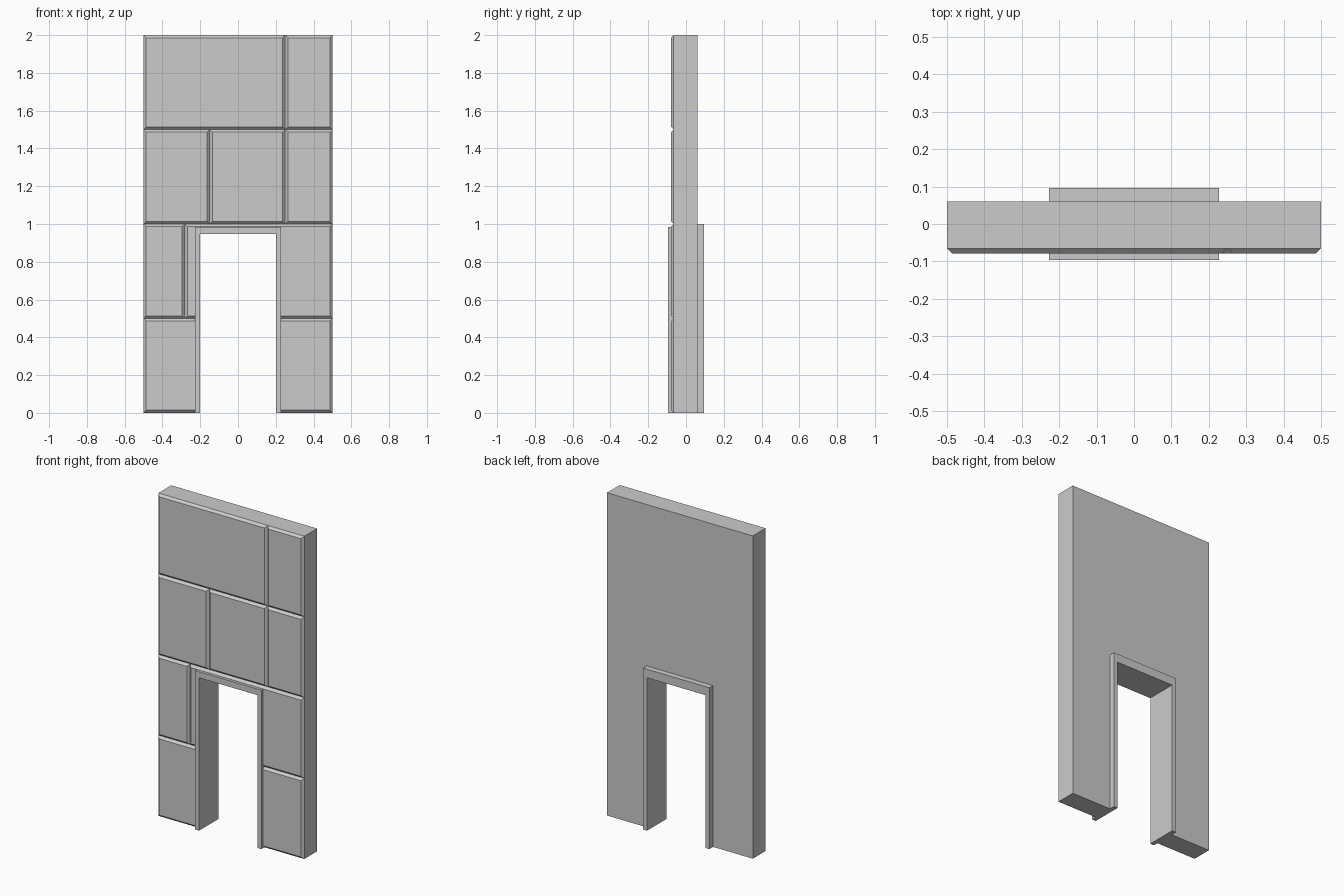
import bpy, bmesh

if "Cube" in bpy.data.objects:
    bpy.data.objects.remove(bpy.data.objects["Cube"])

OPEN_X, OPEN_Z = 0.2, 0.947      # doorway half width and height
WALL_F, WALL_B = -0.065, 0.06    # wall front and back
PANEL_F = -0.079                 # front of the stone blocks
BEVEL = 0.014


def make_object(name, bm):
    bmesh.ops.recalc_face_normals(bm, faces=bm.faces)
    mesh = bpy.data.meshes.new(name)
    bm.to_mesh(mesh)
    bm.free()
    obj = bpy.data.objects.new(name, mesh)
    bpy.context.collection.objects.link(obj)
    return obj


def prism(name, profile, y0, y1):
    """Extrude an (x, z) outline from y0 to y1."""
    bm = bmesh.new()
    face = bm.faces.new([bm.verts.new((x, y0, z)) for x, z in profile])
    ext = bmesh.ops.extrude_face_region(bm, geom=[face])
    for v in ext["geom"]:
        if isinstance(v, bmesh.types.BMVert):
            v.co.y = y1
    return make_object(name, bm)


def arch(name, half, top, y0, y1):
    """Square arch around the doorway."""
    right = [(OPEN_X, OPEN_Z), (OPEN_X, 0), (half, 0), (half, top)]
    left = [(-x, z) for x, z in reversed(right)]
    return prism(name, right + left, y0, y1)


def stone_block(name, x0, x1, z0, z1):
    """Shallow block with sloping edges."""
    bm = bmesh.new()
    rings = []
    for y, d in ((WALL_F, 0), (PANEL_F, BEVEL)):
        rings.append([bm.verts.new((x, y, z)) for x, z in (
            (x0 + d, z0 + d), (x1 - d, z0 + d), (x1 - d, z1 - d), (x0 + d, z1 - d))])
    back, front = rings
    bm.faces.new(back)
    bm.faces.new(front)
    for i in range(4):
        j = (i + 1) % 4
        bm.faces.new((back[i], back[j], front[j], front[i]))
    return make_object(name, bm)


# Wall slab with doorway
arch("wall", 0.5, 2.0, WALL_F, WALL_B)

# Door frame, front and back
arch("door_frame_front", 0.227, 0.985, -0.096, WALL_F)
arch("door_frame_back", 0.227, 1.0, WALL_B, 0.096)

# Doorway cutter for the blocks, its edge hidden within the frame
cutter = prism("doorway_cutter",
               [(-0.215, -0.1), (0.215, -0.1), (0.215, 0.97), (-0.215, 0.97)], -0.2, 0.2)
cutter.hide_render = True
cutter.display_type = "WIRE"
cutter.hide_set(True)

# Courses of stone blocks, given by their joints along x
courses = [(-0.5, 0.5), (-0.5, -0.282, 0.5), (-0.5, -0.15, 0.25, 0.5), (-0.5, 0.25, 0.5)]
for row, joints in enumerate(courses):
    for i, (x0, x1) in enumerate(zip(joints, joints[1:])):
        block = stone_block(f"stone_block_{row + 1}_{i + 1}", x0, x1, row * 0.5, row * 0.5 + 0.5)
        if row < 2 and x1 > 0:
            mod = block.modifiers.new("doorway", "BOOLEAN")
            mod.operation = "DIFFERENCE"
            mod.solver = "EXACT"
            mod.object = cutter
